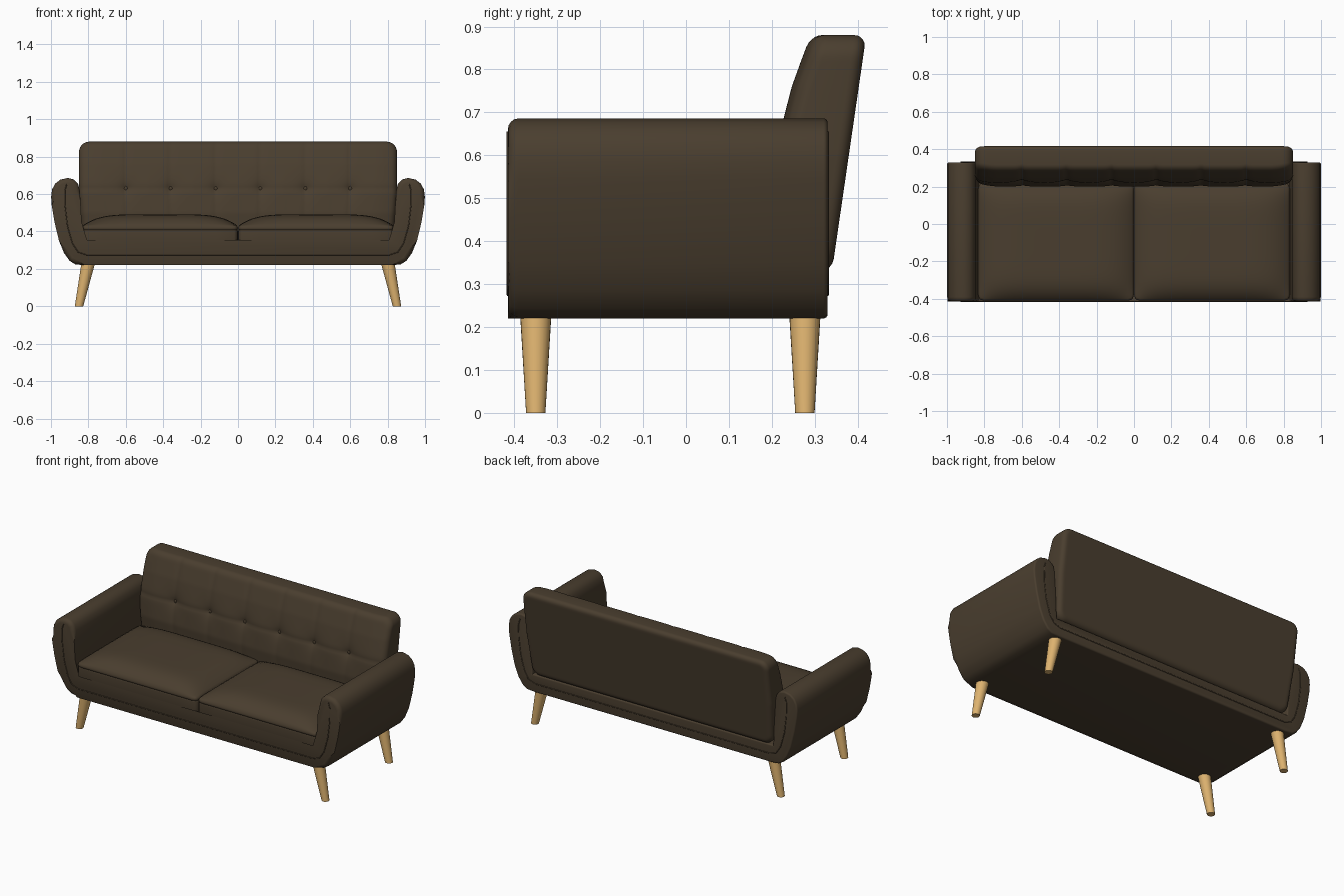
import bpy, bmesh, math

if "Cube" in bpy.data.objects:
    bpy.data.objects.remove(bpy.data.objects["Cube"])


def material(name, rgb):
    m = bpy.data.materials.new(name)
    m.diffuse_color = (*rgb, 1)
    m.use_nodes = True
    m.node_tree.nodes["Principled BSDF"].inputs["Base Color"].default_value = m.diffuse_color
    return m


FABRIC = material("brown fabric", (0.068, 0.048, 0.028))
WOOD = material("light wood", (0.73, 0.45, 0.16))


def finish(bm, name, mat, angle=40):
    bmesh.ops.recalc_face_normals(bm, faces=bm.faces[:])
    me = bpy.data.meshes.new(name)
    bm.to_mesh(me)
    bm.free()
    ob = bpy.data.objects.new(name, me)
    bpy.context.collection.objects.link(ob)
    me.materials.append(mat)
    bpy.ops.object.select_all(action='DESELECT')
    bpy.context.view_layer.objects.active = ob
    ob.select_set(True)
    bpy.ops.object.shade_smooth_by_angle(angle=math.radians(angle))
    return ob


def steps(half, n, edge):
    # even spacing with extra rows inside the rounded rim
    rim = [half - edge * k for k in (0, 0.04, 0.15, 0.35, 0.65)]
    inner = half - edge
    mid = [-inner + 2 * inner * i / n for i in range(n + 1)]
    return [-r for r in rim] + mid + rim[::-1]


def slab(name, a, b, n, corner, edge, lo, hi, place):
    """Padded slab: rounded outline, rounded rims, lo/hi surface functions."""
    bm = bmesh.new()
    us, vs = steps(a, n[0], edge), steps(b, n[1], edge)
    layers = []
    for side in (0, 1):
        grid = []
        for u in us:
            row = []
            for v in vs:
                du, dv = abs(u) - (a - corner), abs(v) - (b - corner)
                p, q, d = u, v, min(a - abs(u), b - abs(v))
                if du > 0 and dv > 0:
                    L, h = max(du, dv), math.hypot(du, dv)
                    p = math.copysign(a - corner + du / h * L, u)
                    q = math.copysign(b - corner + dv / h * L, v)
                    d = corner - L
                t = max(0.0, edge - d)
                drop = edge - math.sqrt(max(0, edge * edge - t * t))
                w = hi(p, q) - drop if side else lo(p, q) + drop
                row.append(bm.verts.new(place(p, q, w)))
            grid.append(row)
        layers.append(grid)
        for i in range(len(us) - 1):
            for j in range(len(vs) - 1):
                bm.faces.new((grid[i][j], grid[i + 1][j], grid[i + 1][j + 1], grid[i][j + 1]))
    # side wall joining the two rims
    I, J = len(us) - 1, len(vs) - 1
    loop = [(i, 0) for i in range(I)] + [(I, j) for j in range(J)] + \
           [(i, J) for i in range(I, 0, -1)] + [(0, j) for j in range(J, 0, -1)]
    A, B = layers
    for (i, j), (k, l) in zip(loop, loop[1:] + loop[:1]):
        bm.faces.new((A[i][j], A[k][l], B[k][l], B[i][j]))
    return finish(bm, name, FABRIC, 60)


# Frame: U-shaped profile of base and both arms, run front to back
half = [(0.82, 0.22), (0.87, 0.224), (0.90, 0.243), (0.93, 0.285), (0.957, 0.35),
        (0.981, 0.45), (0.996, 0.54), (0.999, 0.585), (0.994, 0.625), (0.977, 0.656),
        (0.95, 0.677), (0.91, 0.686), (0.877, 0.678), (0.855, 0.655), (0.846, 0.62),
        (0.842, 0.56), (0.836, 0.45), (0.832, 0.33)]
outline = half + [(-x, z) for x, z in reversed(half)]
bm = bmesh.new()
front = [bm.verts.new((x, -0.415, z)) for x, z in outline]
back = [bm.verts.new((x, 0.33, z)) for x, z in outline]
caps = [bm.faces.new(front), bm.faces.new(back)]
for i in range(len(outline)):
    j = (i + 1) % len(outline)
    bm.faces.new((front[i], front[j], back[j], back[i]))
rims = [list(c.edges) for c in caps]
for rim, size in zip(rims, (0.025, 0.01)):
    bmesh.ops.bevel(bm, geom=rim, offset=size, segments=4, profile=0.5, affect='EDGES')
finish(bm, "frame_with_arms", FABRIC)

# Seams on the front and back of the frame
seam = [(0.915, 0.655), (0.926, 0.62), (0.925, 0.54), (0.912, 0.43), (0.885, 0.335),
        (0.855, 0.29), (0.81, 0.275)]
path = seam + [(-x, z) for x, z in reversed(seam)]
for name, y in (("front_seam", -0.415), ("back_seam", 0.33)):
    cu = bpy.data.curves.new(name, 'CURVE')
    cu.dimensions = '3D'
    cu.bevel_depth = 0.003
    cu.bevel_resolution = 1
    sp = cu.splines.new('POLY')
    sp.points.add(len(path) - 1)
    for p, (x, z) in zip(sp.points, path):
        p.co = (x, y, z, 1)
    cu.materials.append(FABRIC)
    bpy.context.collection.objects.link(bpy.data.objects.new(name, cu))

# Seat: lower band and domed cushion on each side
for side, tag in ((-1, "left"), (1, "right")):
    def put(u, v, w, cx=side * 0.417):
        return (cx + u, v - 0.095, w)
    slab(tag + "_seat_band", 0.416, 0.313, (8, 8), 0.03, 0.018,
         lambda u, v: 0.325, lambda u, v: 0.418, put)
    slab(tag + "_seat_cushion", 0.416, 0.315, (40, 32), 0.03, 0.012,
         lambda u, v: 0.405,
         lambda u, v: 0.43 + 0.062 * (1 - abs(u / 0.416) ** 5) * (1 - abs(v / 0.315) ** 6), put)

# Backrest: leaning slab with quilted, buttoned front
BUTTONS = [-0.6, -0.36, -0.12, 0.12, 0.36, 0.6]
FRONT = [(0.30, 0.215), (0.50, 0.20), (0.63, 0.212), (0.70, 0.23), (0.76, 0.246),
         (0.82, 0.268), (0.86, 0.283), (0.90, 0.295)]
MID, HALF = 0.605, 0.275


def front_y(x, z):
    y = FRONT[-1][1]
    for (z0, y0), (z1, y1) in zip(FRONT, FRONT[1:]):
        if z0 <= z <= z1:
            y = y0 + (y1 - y0) * (z - z0) / (z1 - z0)
    s = min(abs(x - b) for b in BUTTONS)
    h = abs(z - 0.63)
    y += 0.007 * math.exp(-s / 0.012) + 0.007 * math.exp(-h / 0.012)
    y += 0.022 * math.exp(-math.hypot(s, h) / 0.045)
    return y + 0.02 * max(0, (abs(x) - 0.72) / 0.13) ** 2


def back_y(z):
    return 0.34 + 0.08 * (z - 0.33) / 0.55


def place_back(u, v, w):
    taper = 1 - 0.025 * max(0, (0.6 - (MID + v)) / 0.27)
    return (u * taper, -w, MID + v)


slab("backrest", 0.85, HALF, (140, 44), 0.055, 0.028,
     lambda u, v: -back_y(MID + v), lambda u, v: -front_y(u, MID + v), place_back)

# Buttons
for i, x in enumerate(BUTTONS):
    bm = bmesh.new()
    bmesh.ops.create_uvsphere(bm, u_segments=12, v_segments=8, radius=0.013)
    for v in bm.verts:
        v.co = (v.co.x + x, v.co.y * 0.5 + 0.243, v.co.z + 0.63)
    finish(bm, "back_button_%d" % (i + 1), FABRIC)

# Legs: tapered, splayed sideways
for sx, side in ((-1, "left"), (1, "right")):
    for y, end in ((-0.35, "front"), (0.277, "back")):
        bm = bmesh.new()
        bmesh.ops.create_cone(bm, cap_ends=True, segments=24, radius1=0.0225,
                              radius2=0.0365, depth=0.23)
        for v in bm.verts:
            z = v.co.z + 0.115
            v.co = (v.co.x + sx * (0.85 - 0.047 * z / 0.22), v.co.y + y, z)
        finish(bm, "%s_%s_leg" % (end, side), WOOD)
